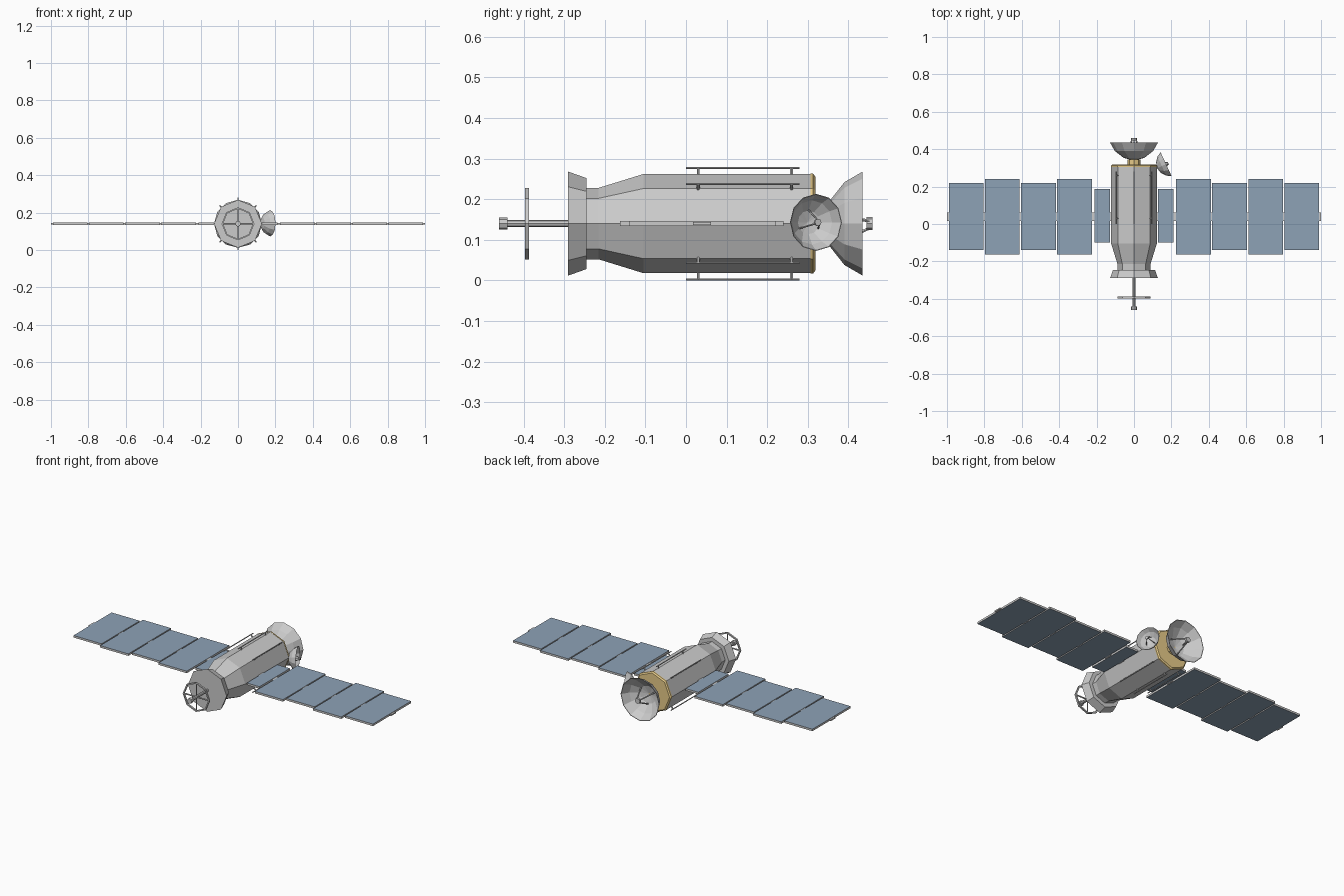
import bpy, bmesh, math
from mathutils import Matrix, Vector

if "Cube" in bpy.data.objects:
    bpy.data.objects.remove(bpy.data.objects["Cube"])

ZC = 0.14  # height of the main axis


def material(name, rgb):
    m = bpy.data.materials.new(name)
    m.diffuse_color = (*rgb, 1)
    m.use_nodes = True
    m.node_tree.nodes["Principled BSDF"].inputs["Base Color"].default_value = m.diffuse_color
    return m


GREY = material("hull_grey", (0.8, 0.8, 0.8))
GOLD = material("gold_foil", (0.8, 0.6, 0.25))
BLUE = material("solar_blue", (0.27, 0.36, 0.47))

AXIS = Matrix.Translation((0, 0, ZC)) @ Matrix.Rotation(-math.pi / 2, 4, 'X')  # local z -> +y


def finish(name, bm, mats=()):
    bmesh.ops.remove_doubles(bm, verts=bm.verts, dist=1e-5)
    bmesh.ops.recalc_face_normals(bm, faces=bm.faces)
    me = bpy.data.meshes.new(name)
    bm.to_mesh(me)
    bm.free()
    for m in mats:
        me.materials.append(m)
    ob = bpy.data.objects.new(name, me)
    bpy.context.collection.objects.link(ob)
    return ob


def lathe(name, profile, sides, matrix=AXIS, mats=()):
    """Revolve (axial, radius) points around the local z axis."""
    bm = bmesh.new()
    rings = []
    for a, r in profile:
        ang = [2 * math.pi * i / sides for i in range(sides)]
        if r == 0:
            rings.append([bm.verts.new(matrix @ Vector((0, 0, a)))] * sides)
        else:
            rings.append([bm.verts.new(matrix @ Vector((r * math.cos(t), r * math.sin(t), a))) for t in ang])
    for p, q in zip(rings, rings[1:]):
        for i in range(sides):
            j = (i + 1) % sides
            bm.faces.new(dict.fromkeys((p[i], p[j], q[j], q[i])))
    return finish(name, bm, mats)


def rod(name, p, q, r, sides=6):
    p, q = Vector(p), Vector(q)
    m = Matrix.Translation(p) @ (q - p).to_track_quat('Z', 'Y').to_matrix().to_4x4()
    n = (q - p).length
    return lathe(name, [(0, 0), (0, r), (n, r), (n, 0)], sides, m)


def box(name, lo, hi, mats=()):
    lo, hi = Vector(lo), Vector(hi)
    bm = bmesh.new()
    bmesh.ops.create_cube(bm, size=1, matrix=Matrix.Translation((lo + hi) / 2) @ Matrix.Diagonal((*(hi - lo), 1)))
    if len(mats) > 1:  # second material on top and bottom
        bm.normal_update()
        for f in bm.faces:
            f.material_index = int(abs(f.normal.z) > 0.5)
    return finish(name, bm, mats)


def dish(name, m, s):
    """Bowl with a feed on three struts, opening along local z."""
    m = m @ Matrix.Scale(s, 4)
    lathe(name + "_bowl", [(0, 0), (.013, .055), (.05, .102), (.095, .128), (.095, .125),
                           (.053, .099), (.017, .053), (.005, 0)], 12, m)
    lathe(name + "_feed", [(.105, 0), (.105, .016), (.119, .016), (.119, 0)], 8, m)
    for i in range(3):
        t = 2 * math.pi * i / 3 + math.pi / 2
        c, d = math.cos(t), math.sin(t)
        rod(name + "_strut", m @ Vector((.055 * c, .055 * d, .017)),
            m @ Vector((.012 * c, .012 * d, .11)), .004 * s)


# Octagonal hull and flared front skirt
lathe("hull", [(-.25, 0), (-.25, .088), (-.215, .088), (-.105, .122), (.308, .122), (.308, 0)], 8)
lathe("front_skirt", [(-.29, 0), (-.29, .128), (-.245, .112), (-.245, 0)], 8)

# Gold rear cap and dish neck
lathe("rear_cap", [(.306, 0), (.306, .123), (.313, .123), (.319, .115), (.319, 0)], 8, mats=[GOLD])
lathe("dish_neck", [(.315, 0), (.315, .034), (.346, .034), (.346, 0)], 8, mats=[GOLD])

# Docking probe with spoked ring
lathe("probe", [(-.46, 0), (-.46, .015), (-.44, .015), (-.44, .009), (-.285, .009), (-.285, 0)], 8)
lathe("probe_ring", [(-.397, .08), (-.397, .088), (-.387, .088), (-.387, .08), (-.397, .08)], 8)
for i in range(4):
    t = i * math.pi / 2
    rod("ring_spoke", (0, -.392, ZC), (.083 * math.cos(t), -.392, ZC + .083 * math.sin(t)), .004)

# Main and side dishes
dish("main_dish", AXIS @ Matrix.Translation((0, 0, .34)), 1)
facing = Vector((.91, .42, 0)).to_track_quat('Z', 'Y').to_matrix().to_4x4()
dish("side_dish", Matrix.Translation((.124, .298, .143)) @ facing, .55)

# Handrails on the hull edges
for deg in (45, 90, 135, 225, 270, 315):
    c, s = math.cos(math.radians(deg)), math.sin(math.radians(deg))
    at = lambda r, y: (r * c, y, ZC + r * s)
    rod("handrail", at(.1372, 0), at(.1372, .28), .003)
    for y in (.03, .26):
        rod("handrail_post", at(.118, y), at(.1372, y), .004)

# Solar wings: (x inner, x outer, y min, y max)
panels = [(.128, .212, -.10, .187), (.225, .411, -.163, .24), (.418, .604, -.14, .22),
          (.611, .797, -.163, .24), (.804, .99, -.14, .22)]
for side in (-1, 1):
    for x0, x1, y0, y1 in panels:
        a, b = sorted((side * x0, side * x1))
        box("solar_panel", (a, y0, ZC - .006), (b, y1, ZC + .006), [GREY, BLUE])
    a, b = sorted((side * .1, side * 1.0))
    box("wing_spar", (a, .017, ZC - .004), (b, .062, ZC + .004))
